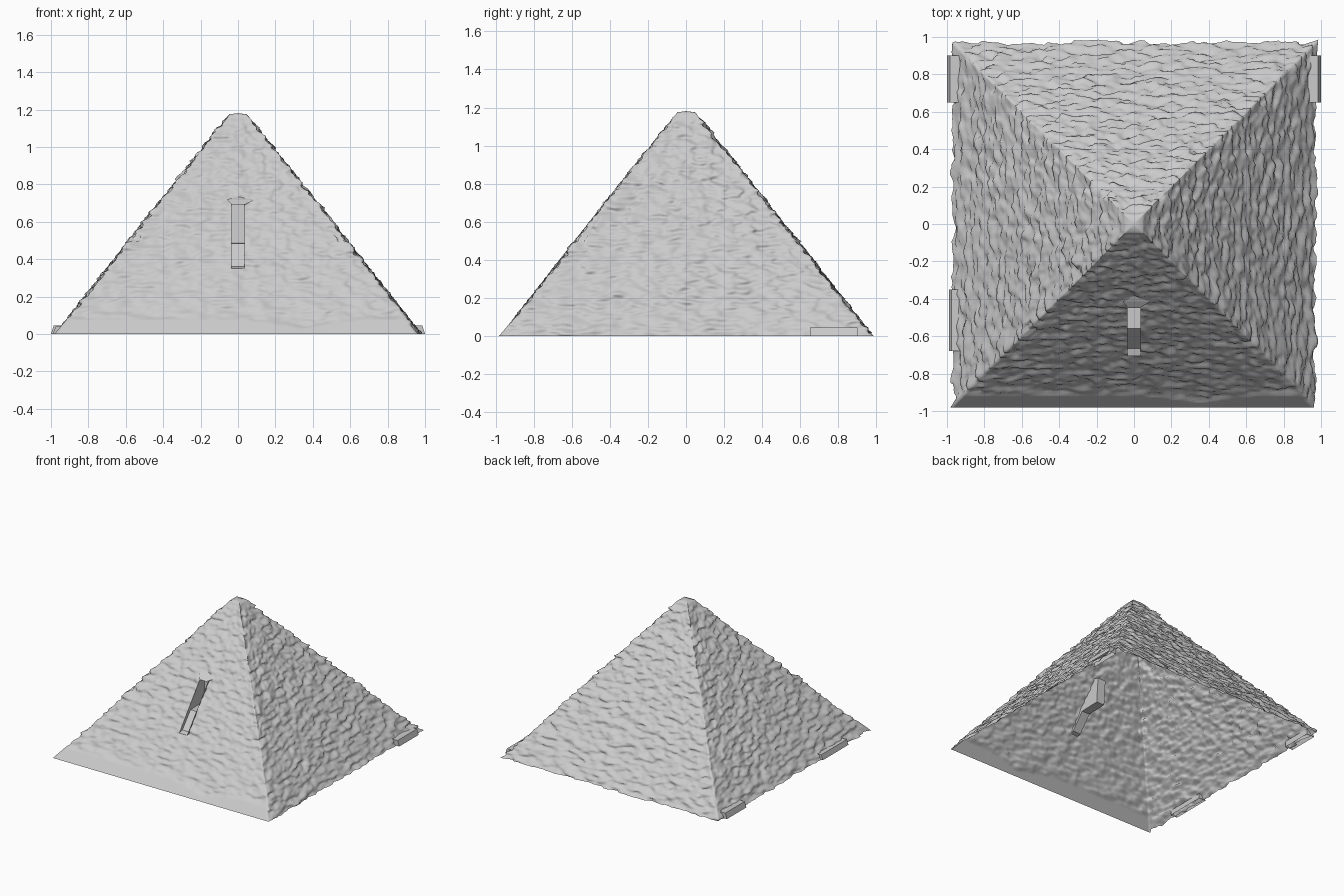
import bpy, bmesh, math
from mathutils import Vector, noise

if "Cube" in bpy.data.objects:
    bpy.data.objects.remove(bpy.data.objects["Cube"])

TOP, BASE, TIP = 1.175, 0.97, 0.045
ROWS, COLS = 132, 104
SLOT_X, SLOT_LO, SLOT_HI = 0.036, 0.35, 0.705


def half_width(z):
    return BASE + (TIP - BASE) * z / TOP


def roughness(x, y, z, side):
    # flattened stone courses, weathered by larger noise
    n = noise.noise(Vector((x * 13, y * 13, z * 36)))
    n += 0.6 * noise.noise(Vector((x * 27 + 9, y * 27, z * 62)))
    d = 0.021 * n + 0.006 * noise.noise(Vector((x * 4, y * 4, z * 4 + 5)))
    if side == 0:
        d *= 0.75
        # smooth paved strip along the front foot
        limit = 0.085 - 0.045 * max(0, 1 - abs(x - 0.35) / 0.3)
        if z < limit:
            d = 0.012 - 0.004 * z / limit
    # broken ledges on the two front edges
    if y < 0 and min(abs(x), abs(y)) > 0.93 * half_width(z):
        if 0.46 < z < 0.49:
            d += 0.012
        elif 0.49 <= z < 0.53:
            d -= 0.012
    return d * min(1, (TOP - z) / 0.08 + 0.2)


def make_object(name, bm):
    mesh = bpy.data.meshes.new(name)
    bm.to_mesh(mesh)
    bm.free()
    ob = bpy.data.objects.new(name, mesh)
    bpy.context.collection.objects.link(ob)
    return ob


# Pyramid shell, open underneath
bm = bmesh.new()
rings = []
for r in range(ROWS + 1):
    z = TOP * r / ROWS
    h = half_width(z)
    ring = []
    for side in range(4):
        for c in range(COLS):
            u = -1 + 2 * c / COLS
            x, y = [(u, -1), (1, u), (-u, 1), (-1, -u)][side]
            x, y = x * h, y * h
            k = 1 + roughness(x, y, z, side) / h
            ring.append(bm.verts.new((x * k, y * k, z)))
    rings.append(ring)
for a, b in zip(rings, rings[1:]):
    for i in range(4 * COLS):
        j = (i + 1) % (4 * COLS)
        bm.faces.new((a[i], a[j], b[j], b[i]))
tip = bm.verts.new((0, 0, TOP + 0.006))
for i in range(4 * COLS):
    bm.faces.new((rings[-1][i], rings[-1][(i + 1) % (4 * COLS)], tip))


# Opening for the entrance slot
def near_slot(f):
    p = f.calc_center_median()
    return p.y < -0.3 and abs(p.x) < 0.08 and 0.3 < p.z < 0.76


for co, no in [((-SLOT_X, 0, 0), (1, 0, 0)), ((SLOT_X, 0, 0), (1, 0, 0)),
               ((0, 0, SLOT_LO), (0, 0, 1)), ((0, 0, SLOT_HI), (0, 0, 1))]:
    faces = [f for f in bm.faces if near_slot(f)]
    geom = set(faces)
    for f in faces:
        geom.update(f.edges)
        geom.update(f.verts)
    bmesh.ops.bisect_plane(bm, geom=list(geom), plane_co=co, plane_no=no)
hole = []
for f in bm.faces:
    p = f.calc_center_median()
    if p.y < -0.3 and abs(p.x) < SLOT_X and SLOT_LO < p.z < SLOT_HI:
        hole.append(f)
bmesh.ops.delete(bm, geom=hole, context='FACES')
pyramid = make_object("pyramid_shell", bm)
for p in pyramid.data.polygons:
    p.use_smooth = True

# Entrance slot lining: sloped groove, level sill, upright back wall, roof
profile = [(-0.705, SLOT_LO), (-0.665, 0.36), (-0.56, 0.485), (-0.39, 0.49),
           (-0.375, 0.69), (-0.425, SLOT_HI)]
bm = bmesh.new()
left = [bm.verts.new((-SLOT_X, y, z)) for y, z in profile]
right = [bm.verts.new((SLOT_X, y, z)) for y, z in profile]
for i in range(len(profile) - 1):
    bm.faces.new((left[i], right[i], right[i + 1], left[i + 1]))
bm.faces.new(left)
bm.faces.new(right[::-1])
make_object("entrance_slot", bm)

# Worn lintel above the slot
bm = bmesh.new()
a = [bm.verts.new(p) for p in [(-0.06, -0.415, 0.72), (0.085, -0.415, 0.715),
                               (0.03, -0.45, 0.69), (-0.03, -0.45, 0.69)]]
b = bm.verts.new((0.0, -0.385, 0.735))
bm.faces.new(a[::-1])
for i in range(4):
    bm.faces.new((a[i], b, a[(i + 1) % 4]))
bmesh.ops.recalc_face_normals(bm, faces=bm.faces)
make_object("slot_lintel", bm)


# Loose foundation slabs with sloped outer faces
def slab(name, x_out, x_in, y0, y1, height):
    bm = bmesh.new()
    prof = [(x_out, 0), (x_out * 0.985, height), (x_in, height), (x_in, 0)]
    ends = [[bm.verts.new((x, y, z)) for x, z in prof] for y in (y0, y1)]
    for i in range(3):
        bm.faces.new((ends[0][i], ends[0][i + 1], ends[1][i + 1], ends[1][i]))
    bm.faces.new(ends[0])
    bm.faces.new(ends[1])
    bmesh.ops.recalc_face_normals(bm, faces=bm.faces)
    make_object(name, bm)


slab("right_back_slab", 1.0, 0.93, 0.65, 0.90, 0.045)
slab("left_back_slab", -1.0, -0.93, 0.65, 0.90, 0.045)
slab("left_front_slab", -0.99, -0.93, -0.68, -0.35, 0.04)
